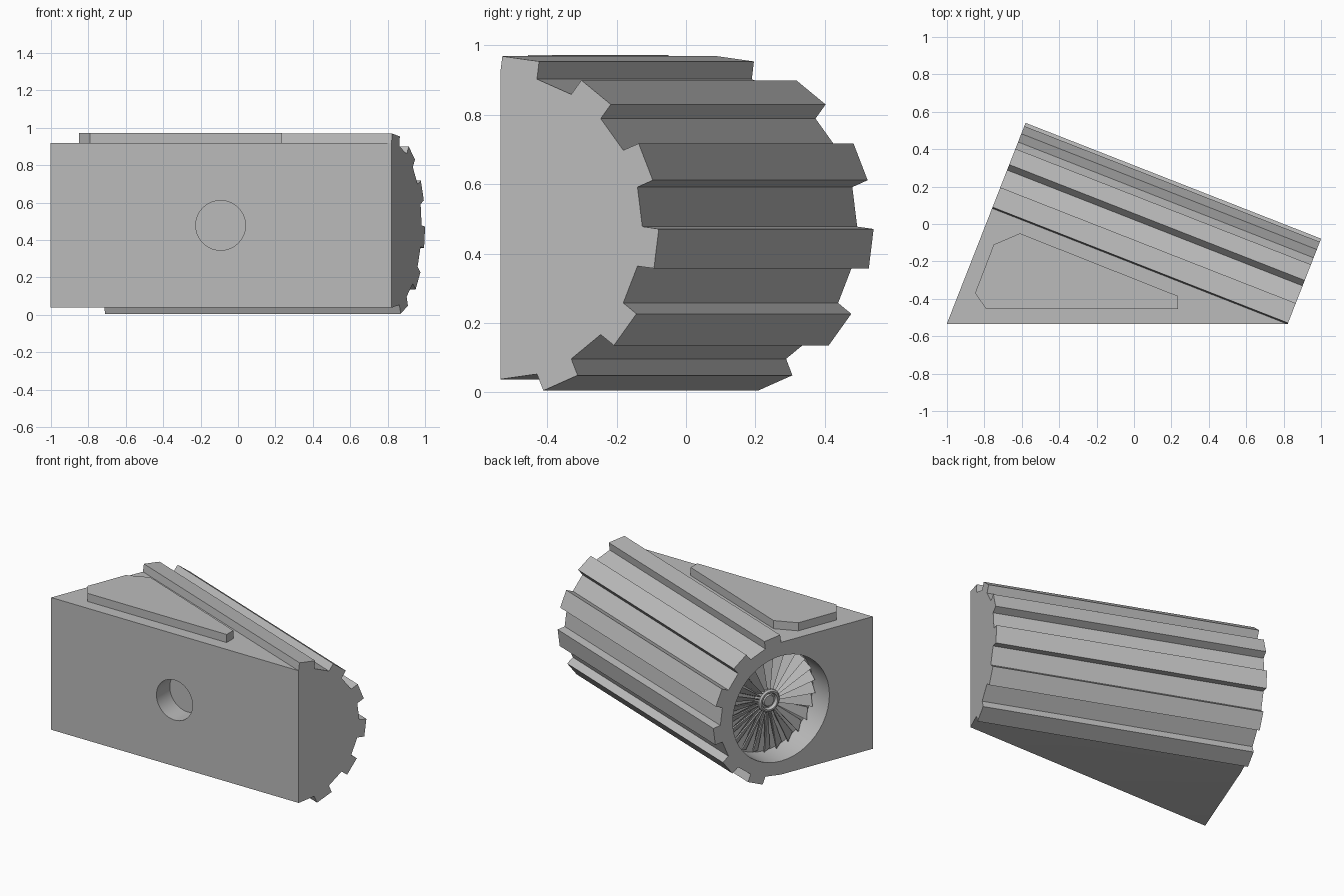
import bpy, bmesh, math
from mathutils import Matrix, Vector

cube = bpy.data.objects.get("Cube")
if cube:
    bpy.data.objects.remove(cube, do_unlink=True)

metal = bpy.data.materials.new("plain_grey")
metal.use_nodes = True
GREY = (0.5, 0.5, 0.5, 1)
metal.diffuse_color = GREY
metal.node_tree.nodes["Principled BSDF"].inputs["Base Color"].default_value = GREY

# Drum frame: local x runs along the drum, local y across it
TURN = Matrix.Rotation(math.radians(-21.4), 4, 'Z')
LEFT, RIGHT, FRONT = -0.737, 0.96, -0.535
CY, CZ, R_IN, R_OUT = -0.199, 0.478, 0.44, 0.491
AXIS = TURN @ Matrix.Translation((0, CY, CZ)) @ Matrix.Rotation(math.pi / 2, 4, 'Y')


def make(name, bm, matrix=None):
    if matrix:
        bm.transform(matrix)
    bmesh.ops.recalc_face_normals(bm, faces=bm.faces)
    mesh = bpy.data.meshes.new(name)
    bm.to_mesh(mesh)
    bm.free()
    mesh.materials.append(metal)
    obj = bpy.data.objects.new(name, mesh)
    bpy.context.collection.objects.link(obj)
    return obj


def prism(points, offset):
    bm = bmesh.new()
    face = bm.faces.new([bm.verts.new(p) for p in points])
    geom = bmesh.ops.extrude_face_region(bm, geom=[face])["geom"]
    moved = [g for g in geom if isinstance(g, bmesh.types.BMVert)]
    bmesh.ops.translate(bm, verts=moved, vec=offset)
    return bm


def select_only(obj):
    bpy.ops.object.select_all(action='DESELECT')
    obj.select_set(True)
    bpy.context.view_layer.objects.active = obj


def smooth(obj):
    select_only(obj)
    bpy.ops.object.shade_smooth_by_angle(angle=math.radians(20))


def cylinder(radius, depth, matrix, name, sides=48):
    bm = bmesh.new()
    bmesh.ops.create_cone(bm, cap_ends=True, segments=sides, radius1=radius,
                          radius2=radius, depth=depth)
    return make(name, bm, matrix)


def carve(target, cutter):
    cutter.hide_render = True
    mod = target.modifiers.new("cut", 'BOOLEAN')
    mod.operation, mod.solver, mod.object = 'DIFFERENCE', 'EXACT', cutter
    select_only(target)
    bpy.ops.object.modifier_apply(modifier=mod.name)
    bpy.data.objects.remove(cutter, do_unlink=True)


# Housing: toothed half drum joined to a straight block
profile = [(LEFT, -1.0, CZ - R_IN)]


def rim(radius, degrees):
    a = math.radians(degrees)
    profile.append((LEFT, CY + radius * math.cos(a), CZ + radius * math.sin(a)))


rim(R_IN, -90)
for k in range(6):
    mid = -67.5 + 30 * k
    rim(R_IN, mid - 7.5)
    rim(R_OUT, mid - 6.7)
    rim(R_OUT, mid + 6.7)
    rim(R_IN, mid + 7.5)
profile.append((LEFT, -1.0, CZ + R_IN))

bm = prism(profile, (RIGHT - LEFT, 0, 0))
bm.transform(TURN)
cut = bmesh.ops.bisect_plane(bm, geom=bm.verts[:] + bm.edges[:] + bm.faces[:],
                             plane_co=(0, FRONT, 0), plane_no=(0, -1, 0),
                             clear_outer=True)["geom_cut"]
bmesh.ops.holes_fill(bm, edges=[e for e in bm.edges if e.is_boundary], sides=0)
housing = make("toothed_housing", bm)

# Round recess in the drum end and blind hole in the front
DEPTH = 0.18
carve(housing, cylinder(0.35, 2 * DEPTH, AXIS @ Matrix.Translation((0, 0, LEFT)),
                        "recess_cutter"))
carve(housing, cylinder(0.133, 0.28, Matrix.Translation((-0.093, FRONT, CZ))
                        @ Matrix.Rotation(math.pi / 2, 4, 'X'), "hole_cutter"))
smooth(housing)

# Raised plate on the top
plate = [(-0.85, -0.37), (-0.75, -0.11), (-0.61, -0.05),
         (0.235, -0.385), (0.235, -0.455), (-0.79, -0.455)]
make("top_plate", prism([(x, y, 0.91) for x, y in plate], (0, 0, 0.062)))

# Fan blades: tapered, twisted plates around the hub
floor = LEFT + DEPTH
bm = bmesh.new()
BLADES = 24
for i in range(BLADES):
    spin = Matrix.Rotation(2 * math.pi * i / BLADES, 4, 'Z')
    ring = []
    for radius, half in ((0.05, 0.007), (0.335, 0.034)):
        for w, d in ((-half, 0.004), (half, -0.04), (half, -0.05), (-half, -0.006)):
            ring.append(bm.verts.new(spin @ Vector((radius, w, floor + d))))
    a, b = ring[:4], ring[4:]
    bm.faces.new(a)
    bm.faces.new(b[::-1])
    for j in range(4):
        n = (j + 1) % 4
        bm.faces.new((a[j], b[j], b[n], a[n]))
make("fan_blades", bm, AXIS)

# Hub: turned profile with a dished centre
hub_profile = [(0.075, 0.01), (0.075, -0.05), (0.065, -0.06), (0.055, -0.06),
               (0.048, -0.04), (0.04, -0.04), (0.034, -0.05), (0, -0.05)]
bm = bmesh.new()
verts = [bm.verts.new((r, 0, floor + d)) for r, d in hub_profile]
edges = [bm.edges.new(pair) for pair in zip(verts, verts[1:])]
bmesh.ops.spin(bm, geom=verts + edges, cent=(0, 0, 0), axis=(0, 0, 1),
               angle=2 * math.pi, steps=32)
bmesh.ops.remove_doubles(bm, verts=bm.verts, dist=0.0005)
smooth(make("fan_hub", bm, AXIS))
